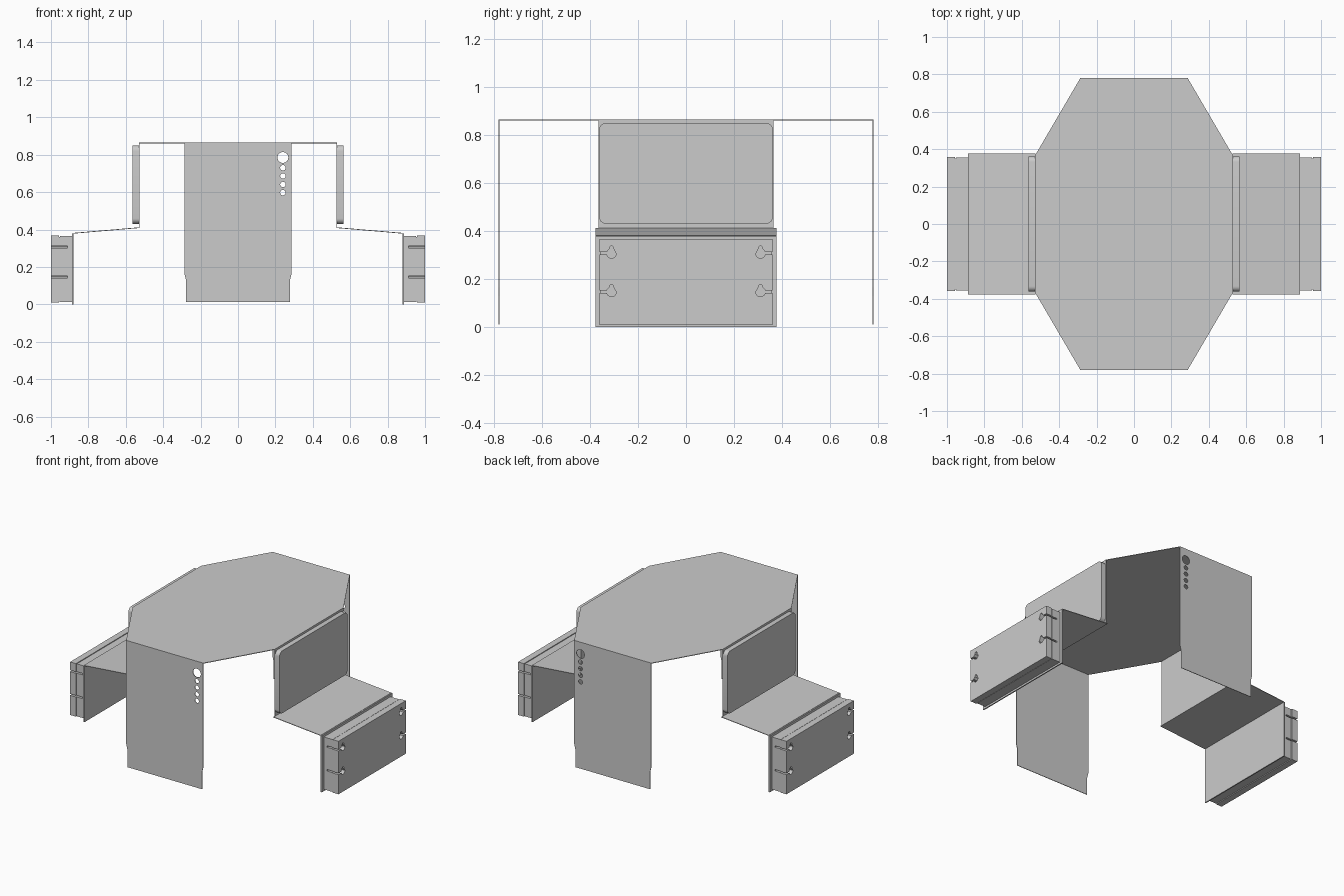
import bpy, bmesh, math
from mathutils import Vector

if "Cube" in bpy.data.objects:
    bpy.data.objects.remove(bpy.data.objects["Cube"])

T = 0.004  # sheet thickness


def prism(name, loops, axis, d0, d1, smooth=False):
    """Extrude closed 2D loops (first is outline, others are holes) along an axis."""
    place = {'X': lambda a, b: (d0, a, b),
             'Y': lambda a, b: (a, d0, b),
             'Z': lambda a, b: (a, b, d0)}[axis]
    bm = bmesh.new()
    edges = []
    for loop in loops:
        vs = [bm.verts.new(place(a, b)) for a, b in loop]
        edges += [bm.edges.new((vs[i - 1], vs[i])) for i in range(len(vs))]
    bmesh.ops.triangle_fill(bm, use_beauty=True, use_dissolve=False, edges=edges)
    ext = bmesh.ops.extrude_face_region(bm, geom=bm.faces[:])
    step = Vector([(d1 - d0) if axis == k else 0 for k in 'XYZ'])
    bmesh.ops.translate(bm, vec=step,
                        verts=[g for g in ext['geom'] if isinstance(g, bmesh.types.BMVert)])
    bmesh.ops.recalc_face_normals(bm, faces=bm.faces[:])
    me = bpy.data.meshes.new(name)
    bm.to_mesh(me)
    bm.free()
    ob = bpy.data.objects.new(name, me)
    bpy.context.collection.objects.link(ob)
    if smooth:
        bpy.ops.object.select_all(action='DESELECT')
        ob.select_set(True)
        bpy.context.view_layer.objects.active = ob
        bpy.ops.object.shade_smooth_by_angle(angle=math.radians(30))
    return ob


def arc(cx, cy, r, a0, a1, n):
    return [(cx + r * math.cos(math.radians(a0 + (a1 - a0) * i / n)),
             cy + r * math.sin(math.radians(a0 + (a1 - a0) * i / n))) for i in range(n + 1)]


def circle(cx, cy, r, n=24):
    return arc(cx, cy, r, 0, 360, n)[:-1]


def rect(a0, a1, b0, b1):
    return [(a0, b0), (a1, b0), (a1, b1), (a0, b1)]


def round_rect(a0, a1, b0, b1, r, n=6):
    return (arc(a0 + r, b0 + r, r, 180, 270, n) + arc(a1 - r, b0 + r, r, 270, 360, n)
            + arc(a1 - r, b1 - r, r, 0, 90, n) + arc(a0 + r, b1 - r, r, 90, 180, n))


def keyhole(zc):
    """Slot running in from the right edge to a keyhole with a neck on top."""
    return ([(0.357, zc - 0.005)] + arc(0.31, zc, 0.02, -15, -240, 14)[:11]
            + [(0.301, zc + 0.018)] + arc(0.31, zc + 0.022, 0.009, 180, 0, 6)
            + [(0.319, zc + 0.018)] + arc(0.31, zc, 0.02, 55, 15, 3)
            + [(0.357, zc + 0.005)])


def box_outline(half, z0, z1):
    right = [(half, z0)] + keyhole(0.147) + keyhole(0.307) + [(half, z1)]
    right = [(half if a == 0.357 else a, b) for a, b in right]
    return right + [(-a, b) for a, b in reversed(right)]


# Octagonal top plate
top = [(0.287, -0.78), (0.53, -0.365), (0.53, 0.365), (0.287, 0.78)]
prism("top_plate", [top + [(-x, y) for x, y in reversed(top)]], 'Z', 0.864 - T, 0.864)

# Front and back hanging panels with a row of holes
half = [(0.278, 0.012), (0.278, 0.13), (0.287, 0.165), (0.287, 0.864 - T)]
panel = half + [(-x, z) for x, z in reversed(half)]
holes = [circle(0.24, 0.785, 0.029, 32)] + [circle(0.24, z, 0.0145) for z in (0.73, 0.686, 0.641, 0.597)]
for side, label in ((-1, "front"), (1, "back")):
    prism(label + "_panel", [panel] + holes, 'Y', side * 0.78, side * (0.78 - T))

for s, label in ((-1, "left"), (1, "right")):
    # Upright wall with a raised rounded pad
    prism(label + "_wall", [rect(-0.365, 0.365, 0.412, 0.864 - T)], 'X', s * (0.53 - T), s * 0.53)
    prism(label + "_pad", [round_rect(-0.362, 0.362, 0.43, 0.85, 0.03)], 'X',
          s * 0.53, s * 0.563, smooth=True)
    # Sloping shelf
    shelf = [(s * 0.526, 0.412), (s * 0.88, 0.382), (s * 0.88, 0.382 - T), (s * 0.526, 0.412 - T)]
    prism(label + "_shelf", [shelf], 'Y', -0.376, 0.376)
    # Mounting flange behind the end box
    prism(label + "_flange", [rect(-0.376, 0.376, 0.0, 0.38)], 'X', s * 0.88, s * 0.888)
    # End box: back plate, two slotted halves and a seam between them
    prism(label + "_box_back", [rect(-0.355, 0.355, 0.012, 0.365)], 'X', s * 0.888, s * 0.912)
    prism(label + "_box_inner", [box_outline(0.355, 0.012, 0.365)], 'X', s * 0.912, s * 0.953)
    prism(label + "_box_seam", [box_outline(0.351, 0.016, 0.361)], 'X', s * 0.953, s * 0.957)
    prism(label + "_box_outer", [box_outline(0.359, 0.01, 0.367)], 'X', s * 0.957, s * 1.0)
